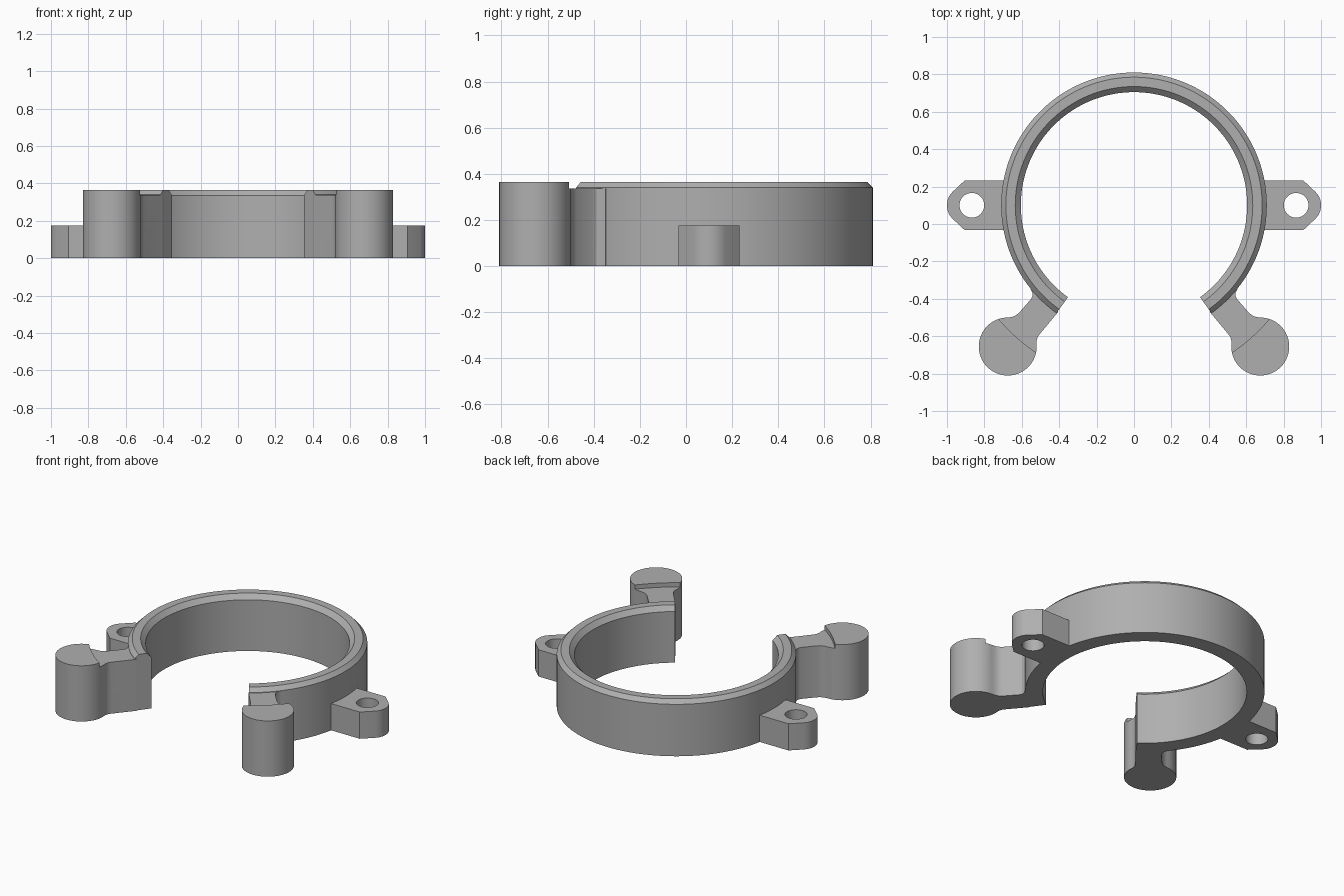
import bpy, bmesh
from math import sin, cos, pi, radians

if "Cube" in bpy.data.objects:
    bpy.data.objects.remove(bpy.data.objects["Cube"])

CY = 0.10                      # ring centre on y
R_OUT, R_IN = 0.71, 0.605
HEIGHT, LEDGE, TAB_H = 0.365, 0.337, 0.175

grey = bpy.data.materials.new("plain grey")
grey.use_nodes = True
grey.diffuse_color = (0.43, 0.43, 0.43, 1)
grey.node_tree.nodes["Principled BSDF"].inputs["Base Color"].default_value = (0.43, 0.43, 0.43, 1)


def finish(name, bm):
    bmesh.ops.recalc_face_normals(bm, faces=bm.faces)
    mesh = bpy.data.meshes.new(name)
    bm.to_mesh(mesh)
    bm.free()
    mesh.materials.append(grey)
    obj = bpy.data.objects.new(name, mesh)
    bpy.context.collection.objects.link(obj)
    return obj


def arc(cx, cy, r, start, end, steps):
    angles = [radians(start + (end - start) * i / steps) for i in range(steps + 1)]
    return [(cx + r * cos(a), cy + r * sin(a)) for a in angles]


def prism(name, outline, z0, z1, side=1):
    bm = bmesh.new()
    face = bm.faces.new([bm.verts.new((side * x, y, z0)) for x, y in outline])
    top = bmesh.ops.extrude_face_region(bm, geom=[face])["geom"]
    moved = [v for v in top if isinstance(v, bmesh.types.BMVert)]
    bmesh.ops.translate(bm, verts=moved, vec=(0, 0, z1 - z0))
    return finish(name, bm)


def revolve(name, profile, start, end, steps):
    """Sweep an (r, z) profile round the ring centre and cap both ends."""
    bm = bmesh.new()
    rows = []
    for i in range(steps + 1):
        a = radians(start + (end - start) * i / steps)
        rows.append([bm.verts.new((r * cos(a), CY + r * sin(a), z)) for r, z in profile])
    n = len(profile)
    for a, b in zip(rows, rows[1:]):
        for j in range(n):
            bm.faces.new((a[j], a[(j + 1) % n], b[(j + 1) % n], b[j]))
    bm.faces.new(rows[0])
    bm.faces.new(rows[-1])
    return finish(name, bm)


def cut(obj, cutter):
    mod = obj.modifiers.new("cut", "BOOLEAN")
    mod.operation, mod.solver, mod.object = "DIFFERENCE", "EXACT", cutter
    cutter.hide_render = True
    bpy.context.view_layer.update()
    graph = bpy.context.evaluated_depsgraph_get()
    mesh = bpy.data.meshes.new_from_object(obj.evaluated_get(graph))
    obj.modifiers.clear()
    obj.data = mesh
    bpy.data.objects.remove(cutter)


# Open ring with chamfered rim
rim = [(R_IN, 0), (R_OUT, 0), (R_OUT, 0.34), (0.685, HEIGHT), (0.635, HEIGHT), (R_IN, 0.335)]
parts = [revolve("clamp_ring", rim, -54.3, 234.3, 144)]

# Arm outline ending in a round knob
knob = (0.675, -0.655, 0.155)
arm_outline = [(0.505, -0.59), (0.516, -0.606), (0.522, -0.63)]
arm_outline += arc(*knob, 180, 450, 48)
arm_outline += [(0.652, -0.497), (0.634, -0.49), (0.615, -0.475), (0.552, -0.403),
                (0.543, -0.387), (0.543, -0.368), (0.553, -0.348)]
arm_outline += arc(0, CY, 0.70, -39, -54.6, 8)

# Lug outline with chamfered, rounded nose
nose = [(0.905, 0.133), (0.972, 0.07), (0.988, 0.05), (0.997, 0.027), (1.0, 0.008)]
lug_outline = [(x, CY - y) for x, y in nose] + [(x, CY + y) for x, y in reversed(nose)]
lug_outline += arc(0, CY, 0.70, 10.95, -10.95, 8)

for label, side in (("left", 1), ("right", -1)):
    # Arm, lowered between ring and knob
    arm = prism(label + "_arm", arm_outline, 0, HEIGHT, side)
    groove = [(0.6, LEDGE), (0.945, LEDGE), (0.945, 0.5), (0.6, 0.5)]
    first = -75 if side > 0 else 195
    cut(arm, revolve("groove_cutter", groove, first, first + 60, 40))

    # Side lug with screw hole
    lug = prism(label + "_lug", lug_outline, 0, TAB_H, side)
    cut(lug, prism("hole_cutter", arc(0.867, CY, 0.066, 0, 352.5, 47), -0.1, 0.3, side))
    parts += [arm, lug]

# Smooth curved walls, keep crisp edges
bpy.ops.object.select_all(action="DESELECT")
for obj in parts:
    obj.select_set(True)
bpy.context.view_layer.objects.active = parts[0]
bpy.ops.object.shade_smooth_by_angle(angle=radians(25))
